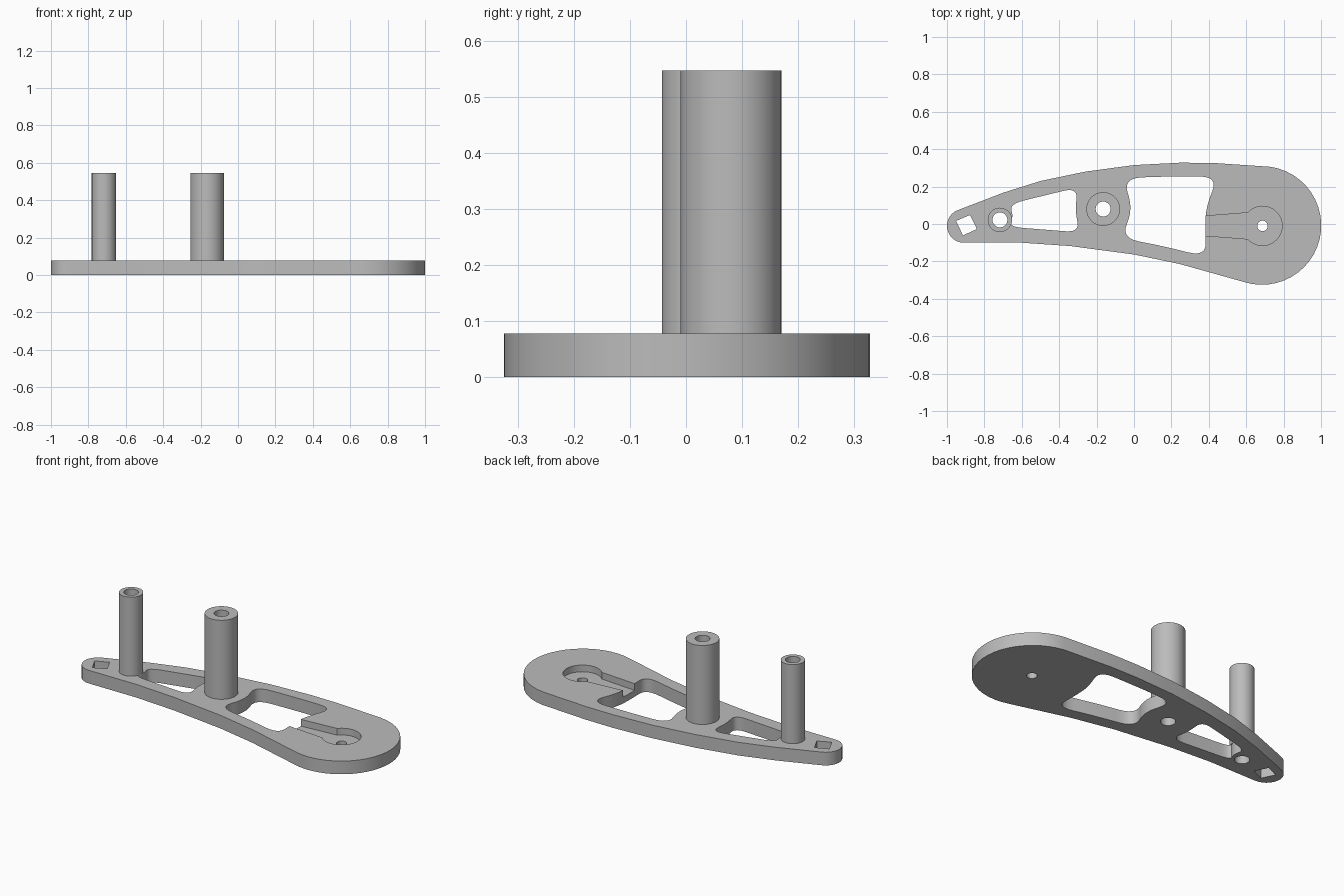
import bpy
import bmesh
import math
from mathutils import Vector

cube = bpy.data.objects.get("Cube")
if cube:
    bpy.data.objects.remove(cube, do_unlink=True)

THICK, TOP, POCKET = 0.078, 0.547, 0.04
TOE, HEEL = (-0.91, -0.01), (0.684, -0.008)
SLIM_POST, WIDE_POST = (-0.717, 0.022), (-0.165, 0.08)

gray = bpy.data.materials.new("plain gray")
gray.use_nodes = True
gray.diffuse_color = (0.5, 0.5, 0.5, 1)
gray.node_tree.nodes["Principled BSDF"].inputs["Base Color"].default_value = gray.diffuse_color


def arc(center, radius, start, end, steps):
    """Points along a circular arc, angles in degrees."""
    points = []
    for i in range(steps + 1):
        a = math.radians(start + (end - start) * i / steps)
        points.append((center[0] + radius * math.cos(a), center[1] + radius * math.sin(a)))
    return points


def circle(center, radius, steps=48):
    return arc(center, radius, 0, 360, steps)[:-1]


def rounded(corners, radius, steps=6):
    """Round every corner of a polygon with a quadratic fillet."""
    points = []
    for i, corner in enumerate(corners):
        c = Vector(corner)
        ends = []
        for other in (corners[i - 1], corners[(i + 1) % len(corners)]):
            d = Vector(other) - c
            ends.append(c + d.normalized() * min(radius, d.length * 0.48))
        for k in range(steps + 1):
            t = k / steps
            points.append(tuple(ends[0] * (1 - t) ** 2 + c * 2 * t * (1 - t) + ends[1] * t * t))
    return points


def prism(name, outline, low, high):
    """Extrude a flat outline between two heights."""
    bm = bmesh.new()
    face = bm.faces.new([bm.verts.new((x, y, low)) for x, y in outline])
    lifted = bmesh.ops.extrude_face_region(bm, geom=[face])["geom"]
    bmesh.ops.translate(bm, vec=(0, 0, high - low),
                        verts=[v for v in lifted if isinstance(v, bmesh.types.BMVert)])
    bmesh.ops.recalc_face_normals(bm, faces=bm.faces[:])
    mesh = bpy.data.meshes.new(name)
    bm.to_mesh(mesh)
    bm.free()
    mesh.materials.append(gray)
    obj = bpy.data.objects.new(name, mesh)
    bpy.context.collection.objects.link(obj)
    return obj


def select_only(obj):
    bpy.ops.object.select_all(action='DESELECT')
    obj.select_set(True)
    bpy.context.view_layer.objects.active = obj


def cut(obj, outline, low=-0.1, high=1):
    """Subtract a prism from the object."""
    cutter = prism("cutter", outline, low, high)
    cutter.hide_render = True
    mod = obj.modifiers.new("cut", 'BOOLEAN')
    mod.operation, mod.solver, mod.object = 'DIFFERENCE', 'EXACT', cutter
    select_only(obj)
    bpy.ops.object.modifier_apply(modifier=mod.name)
    bpy.data.objects.remove(cutter, do_unlink=True)


def smooth(obj):
    select_only(obj)
    bpy.ops.object.shade_smooth_by_angle(angle=math.radians(30))


# Base plate: rounded toe, bowed sides, round heel
lower_side = [(-0.6, -0.1), (-0.34, -0.118), (0, -0.163), (0.245, -0.214)]
upper_side = [(0.43, 0.326), (0.25, 0.328), (0, 0.315), (-0.26, 0.28),
              (-0.5, 0.23), (-0.7, 0.167)]
outline = (arc(TOE, 0.09, 110, 270, 12) + lower_side
           + arc(HEEL, 0.317, -108, 82, 24) + upper_side)
plate = prism("base_plate", outline, 0, THICK)

# Lightening windows
small_window = [(-0.665, 0.107), (-0.3, 0.196), (-0.315, 0.07), (-0.29, -0.045), (-0.67, -0.015),
                (-0.645, 0.04)]
large_window = [(-0.06, 0.245), (0.16, 0.254), (0.45, 0.254), (0.385, 0.09), (0.38, -0.03),
                (0.385, -0.175), (0.14, -0.115), (-0.07, -0.075), (-0.005, 0.08)]
cut(plate, rounded(small_window, 0.08))
cut(plate, rounded(large_window, 0.1))

# Square hole in the toe
cut(plate, [(-0.952, 0.016), (-0.877, 0.048), (-0.84, -0.027), (-0.914, -0.061)])

# Keyhole pocket and pin hole in the heel
hub = (0.687, -0.01)
pocket = [(0.35, 0.04), (0.35, -0.06)] + arc(hub, 0.105, -138, 138, 36)
cut(plate, pocket, THICK - POCKET, 1)
cut(plate, circle(hub, 0.028, 24))

# Hollow posts, bored through the plate
for name, center, radius in (("slim_post", SLIM_POST, 0.065), ("wide_post", WIDE_POST, 0.09)):
    bore = circle(center, 0.04, 32)
    cut(plate, bore)
    post = prism(name, circle(center, radius), THICK, TOP)
    cut(post, bore)
    smooth(post)
smooth(plate)
